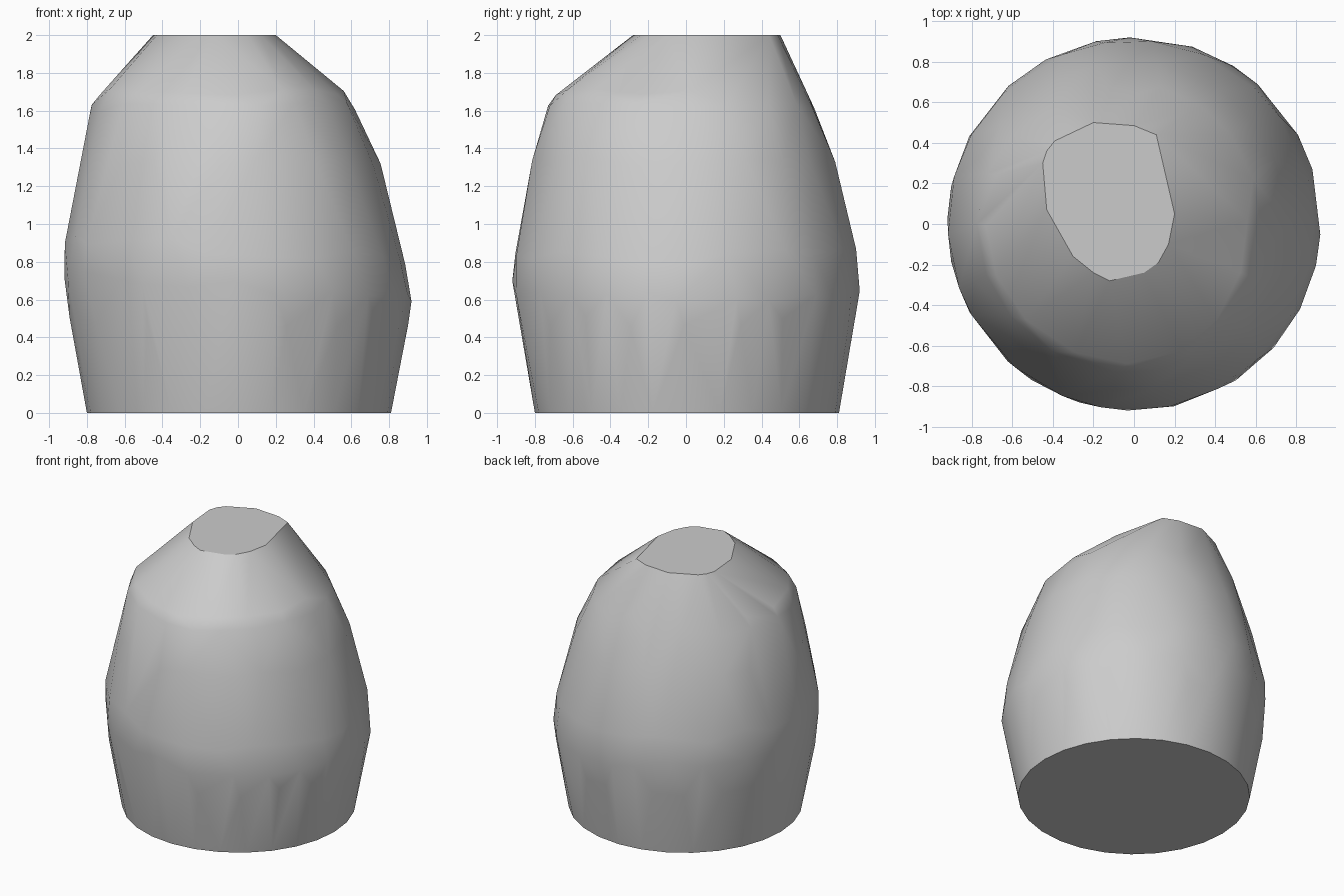
import bpy
import bmesh
import math
import random
from mathutils import Vector

random.seed(4)

cube = bpy.data.objects.get("Cube")
if cube:
    bpy.data.objects.remove(cube, do_unlink=True)


def ring(z, left, right, front, back, count, wobble=0.0, tilt=0.0):
    """Uneven oval ring with a separate reach towards each side."""
    points = []
    for i in range(count):
        step = i + random.uniform(-wobble, wobble) * 4
        angle = math.tau * step / count
        c, s = math.cos(angle), math.sin(angle)
        x = c * (right if c > 0 else left)
        y = s * (back if s > 0 else front)
        height = z - tilt * x + random.uniform(-wobble, wobble) * 0.6
        points.append(Vector((x, y, height)))
    return points


# Flat sliced top, leaning to the back right of the stone
top = [(-.2, .5), (0, .485), (.11, .44), (.2, .05), (.17, -.1), (.12, -.19),
       (.05, -.24), (-.12, -.28), (-.2, -.24), (-.3, -.16), (-.43, .07),
       (-.45, .3), (-.43, .36), (-.39, .41)]
points = [Vector((x, y, 2)) for x, y in top]

# Base, bulging belt, upper body and shoulder
points += ring(0, .8, .81, .8, .81, 28)
points += ring(.48, .893, .9, .885, .89, 20, .05)
points += ring(.67, .92, .92, .92, .92, 24, .06, .06)
points += ring(.87, .918, .885, .918, .905, 22, .06, .06)
points += ring(1.33, .835, .755, .82, .8, 18, .05)
points += ring(1.62, .775, .62, .735, .69, 18, .04)
points += ring(1.7, .73, .56, .69, .645, 16, .03)

# Wrap the rings in one faceted convex skin
bm = bmesh.new()
for p in points:
    bm.verts.new(p)
hull = bmesh.ops.convex_hull(bm, input=bm.verts[:])
loose = {v for v in hull["geom_interior"] + hull["geom_unused"]
         if isinstance(v, bmesh.types.BMVert)}
bmesh.ops.delete(bm, geom=list(loose), context="VERTS")
bmesh.ops.dissolve_limit(bm, angle_limit=math.radians(1),
                         verts=bm.verts[:], edges=bm.edges[:])
bmesh.ops.recalc_face_normals(bm, faces=bm.faces[:])

mesh = bpy.data.meshes.new("stone")
bm.to_mesh(mesh)
bm.free()
stone = bpy.data.objects.new("stone", mesh)
bpy.context.collection.objects.link(stone)

# Soft facets with crisp rims around the flat top and base
bpy.ops.object.select_all(action="DESELECT")
stone.select_set(True)
bpy.context.view_layer.objects.active = stone
bpy.ops.object.shade_smooth_by_angle(angle=math.radians(32))
